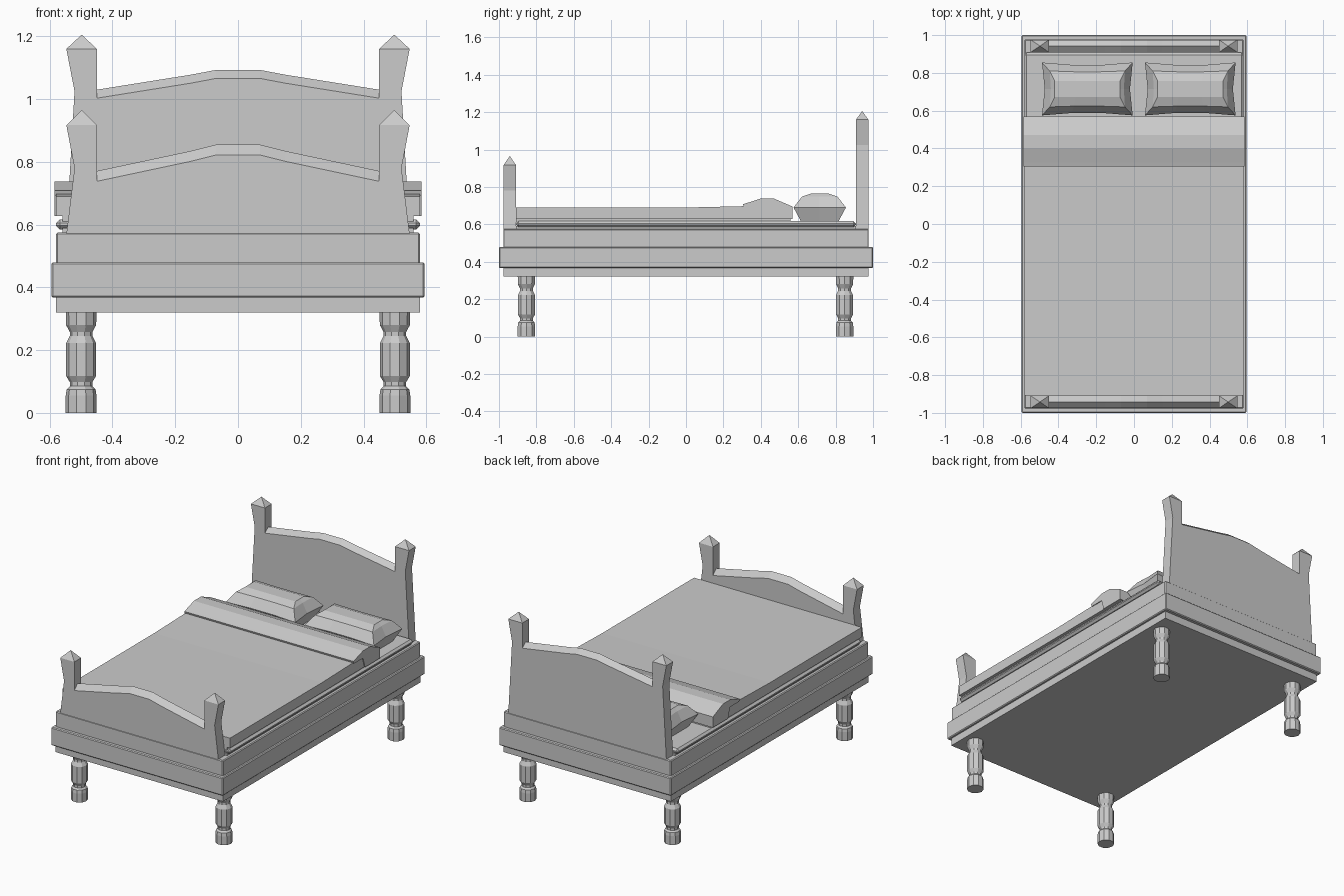
import bpy, math

if "Cube" in bpy.data.objects:
    bpy.data.objects.remove(bpy.data.objects["Cube"])


def mesh(name, verts, faces):
    me = bpy.data.meshes.new(name)
    me.from_pydata(verts, [], faces)
    me.validate()
    ob = bpy.data.objects.new(name, me)
    bpy.context.collection.objects.link(ob)
    bpy.context.view_layer.objects.active = ob
    bpy.ops.object.mode_set(mode='EDIT')
    bpy.ops.mesh.select_all(action='SELECT')
    bpy.ops.mesh.normals_make_consistent(inside=False)
    bpy.ops.object.mode_set(mode='OBJECT')
    return ob


def loft(name, rings):
    """Closed solid through rings of equal length, capped at both ends."""
    n = len(rings[0])
    verts = [v for r in rings for v in r]
    faces = [list(range(n)), [(len(rings) - 1) * n + i for i in range(n)]]
    for k in range(len(rings) - 1):
        for i in range(n):
            j = (i + 1) % n
            faces.append([k * n + i, k * n + j, (k + 1) * n + j, (k + 1) * n + i])
    return mesh(name, verts, faces)


def rect(x0, x1, y0, y1, z):
    return [(x0, y0, z), (x1, y0, z), (x1, y1, z), (x0, y1, z)]


def box(name, hx, y0, y1, z0, z1, bevel=0.0):
    ob = loft(name, [rect(-hx, hx, y0, y1, z0), rect(-hx, hx, y0, y1, z1)])
    if bevel:
        m = ob.modifiers.new("bevel", 'BEVEL')
        m.width, m.segments = bevel, 1
    return ob


# Stepped frame
box("frame_lower", 0.58, -0.977, 0.977, 0.32, 0.37)
box("frame_rail", 0.595, -1.0, 1.0, 0.367, 0.48, 0.005)
box("frame_upper", 0.58, -0.977, 0.977, 0.475, 0.575, 0.005)

# Turned legs
leg = [(0.049, 0), (0.049, 0.055), (0.046, 0.075), (0.036, 0.085), (0.036, 0.098),
       (0.048, 0.118), (0.048, 0.222), (0.036, 0.245), (0.036, 0.258), (0.048, 0.28), (0.049, 0.322)]
for fb, y in (("front", -0.853), ("back", 0.848)):
    for lr, x in (("left", -0.5), ("right", 0.5)):
        loft(f"{fb}_{lr}_leg",
             [[(x + r * math.cos(math.tau * i / 10), y + r * math.sin(math.tau * i / 10), z)
               for i in range(10)] for r, z in leg])


# Headboard and footboard: arched panel with ridged top between two waisted posts
def end_board(name, y, end, apex, drop, waist, shoulder, tip):
    d = 0.033
    rings = []
    for x, t in ((-0.45, 0), (-0.15, 0.76), (-0.07, 1), (0.07, 1), (0.15, 0.76), (0.45, 0)):
        z = end + (apex - end) * t
        rings.append([(x, y - d, 0.57), (x, y - d, z - drop), (x, y, z),
                      (x, y + d, z - drop), (x, y + d, 0.57)])
    loft(name + "_panel", rings)
    for side, s in (("left", -1), ("right", 1)):
        levels = [rect(s * 0.45, s * ox, y - d, y + d, z)
                  for z, ox in ((0.57, 0.547), (waist, 0.521), (shoulder, 0.547))]
        levels.append(rect(s * 0.4975, s * 0.4985, y - 0.0005, y + 0.0005, tip))
        loft(f"{name}_{side}_post", levels)


end_board("headboard", 0.942, 1.03, 1.093, 0.027, 1.025, 1.16, 1.205)
end_board("footboard", -0.942, 0.771, 0.855, 0.033, 0.78, 0.917, 0.965)

# Mattress with a recessed core under the blanket
box("mattress", 0.58, -0.908, 0.908, 0.585, 0.617, 0.012)
box("mattress_base", 0.56, -0.908, 0.908, 0.57, 0.59)
box("mattress_core", 0.56, -0.908, 0.56, 0.61, 0.635)


# Bedding extruded across the bed from a side profile
def across(name, hx, profile):
    return loft(name, [[(x, y, z) for y, z in profile] for x in (-hx, hx)])


across("blanket", 0.58, [(-0.908, 0.628), (0.565, 0.628), (0.565, 0.69), (0.3, 0.697),
                         (0.0, 0.69), (-0.908, 0.69)])
across("blanket_fold", 0.585, [(0.31, 0.692), (0.305, 0.708), (0.325, 0.714), (0.4, 0.738),
                               (0.47, 0.738), (0.57, 0.695), (0.57, 0.628), (0.42, 0.628), (0.4, 0.692)])

# Pillows with pinched corners
for side, cx in (("left", -0.247), ("right", 0.298)):
    rings = []
    for sx, sy, z, pinch in ((0.84, 0.72, 0.617, 0.0), (1, 1, 0.69, 0.06),
                             (0.83, 0.68, 0.748, 0.03), (0.72, 0.3, 0.766, 0.0)):
        hx, hy, cy = 0.24 * sx, 0.14 * sy, 0.715
        px, py = hx * (1 - pinch), hy * (1 - pinch * 1.5)
        rings.append([(cx + a, cy + b, z) for a, b in
                      ((-hx, -hy), (-hx * 0.35, -py), (hx * 0.35, -py), (hx, -hy), (px, 0),
                       (hx, hy), (hx * 0.35, py), (-hx * 0.35, py), (-hx, hy), (-px, 0))])
    loft(f"{side}_pillow", rings)
